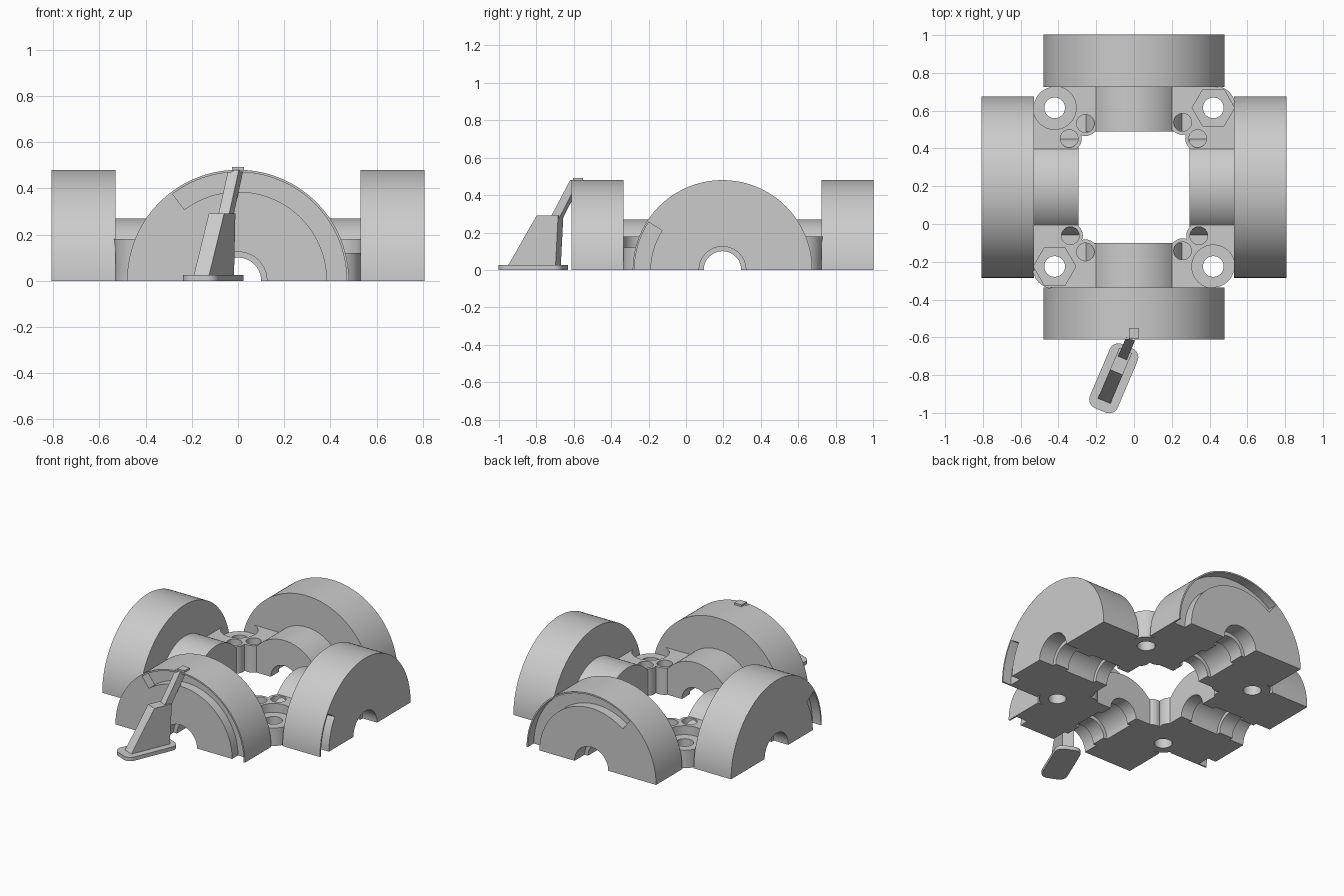
import bpy, bmesh
from math import sin, cos, pi, radians
from mathutils import Matrix

old = bpy.data.objects.get("Cube")
if old:
    bpy.data.objects.remove(old, do_unlink=True)

grey = bpy.data.materials.new("plain grey")
grey.use_nodes = True
COLOR = (0.6, 0.6, 0.6, 1)
grey.diffuse_color = COLOR
grey.node_tree.nodes["Principled BSDF"].inputs["Base Color"].default_value = COLOR

CENTRE = Matrix.Translation((0, 0.195, 0))
UPRIGHT = Matrix.Rotation(pi / 2, 4, 'X')   # profile in x-z, extruded along -y


def arc(r, a, b, n=48, c=(0, 0)):
    return [(c[0] + r * cos(radians(a + (b - a) * i / n)),
             c[1] + r * sin(radians(a + (b - a) * i / n))) for i in range(n + 1)]


def circle(r, c=(0, 0), n=48, start=0):
    return arc(r, start, start + 360, n, c)[:-1]


def loft(name, rings, m=Matrix()):
    """Skin a list of equal vertex rings and cap both ends."""
    bm = bmesh.new()
    rows = [[bm.verts.new(p) for p in ring] for ring in rings]
    bm.faces.new(rows[0][::-1])
    bm.faces.new(rows[-1])
    for low, high in zip(rows, rows[1:]):
        for i in range(len(low)):
            j = (i + 1) % len(low)
            bm.faces.new((low[i], low[j], high[j], high[i]))
    bmesh.ops.recalc_face_normals(bm, faces=bm.faces)
    bm.transform(m)
    me = bpy.data.meshes.new(name)
    bm.to_mesh(me)
    bm.free()
    me.materials.append(grey)
    ob = bpy.data.objects.new(name, me)
    bpy.context.collection.objects.link(ob)
    return ob


def prism(name, pts, lo, hi, m=Matrix(), flare=1, pivot=(0, 0)):
    top = [(pivot[0] + (x - pivot[0]) * flare, pivot[1] + (y - pivot[1]) * flare, hi)
           for x, y in pts]
    return loft(name, [[(x, y, lo) for x, y in pts], top], m)


def select(ob):
    bpy.ops.object.select_all(action='DESELECT')
    ob.select_set(True)
    bpy.context.view_layer.objects.active = ob


def combine(ob, other, operation):
    mod = ob.modifiers.new(operation, 'BOOLEAN')
    mod.operation, mod.solver, mod.object = operation, 'EXACT', other
    select(ob)
    bpy.ops.object.modifier_apply(modifier=mod.name)
    bpy.data.objects.remove(other, do_unlink=True)


def finish(ob, m=Matrix()):
    ob.data.transform(m)
    select(ob)
    bpy.ops.object.shade_smooth_by_angle(angle=radians(30))


# Four half-round housings: drum, tube and stepped shaft bore in one revolved profile
SECTION = [(0.1, 0.295), (0.27, 0.295), (0.27, 0.53), (0.48, 0.53), (0.48, 0.807),
           (0.125, 0.807), (0.125, 0.7), (0.1, 0.7), (0.1, 0.6), (0.125, 0.6),
           (0.125, 0.38), (0.1, 0.38)]
STEPS = 72
sides = [("front", 0, (-10, 127)), ("right", 90, (147, 190)),
         ("back", 180, (53, 190)), ("left", -90, (-10, 33))]
for name, turn, (a0, a1) in sides:
    rings = [[(r * cos(pi * k / STEPS), r * sin(pi * k / STEPS), d) for r, d in SECTION]
             for k in range(STEPS + 1)]
    housing = loft(name + "_housing", rings)
    # Curved channel in the outer face, leaving a thin rim
    channel = arc(0.385, a0, a1) + arc(0.47, a1, a0)
    combine(housing, prism("channel_cutter", channel, 0.745, 0.9), 'DIFFERENCE')
    finish(housing, CENTRE @ Matrix.Rotation(radians(turn), 4, 'Z') @ UPRIGHT)

# Four corner blocks: bolt head seats and hexagonal nut seats alternate
BOLT = (0.42, -0.42)
PINS = [(0.343, -0.257), (0.257, -0.337)]
for i, name in enumerate(("front_right", "back_right", "back_left", "front_left")):
    hexed = i % 2 == 1
    outline = ([(0.19, -0.297), (0.19, -0.531)] + arc(0.111, -90, 0, 16, BOLT)
               + [(0.531, -0.19), (0.297, -0.19), (0.297, -0.297)])
    block = prism(name + "_corner_block", outline, 0, 0.18)
    for p in PINS:
        combine(block, prism("pin_lobe", circle(0.066, p, 32), 0, 0.18), 'UNION')
    if hexed:
        boss = prism("nut_boss", circle(0.108, BOLT), 0, 0.18, flare=1.1, pivot=BOLT)
        combine(block, boss, 'UNION')
    for p in PINS:
        combine(block, prism("pin_cutter", circle(0.047, p, 32), 0.09, 0.3), 'DIFFERENCE')
    seat = circle(0.112, BOLT, 6, 90) if hexed else circle(0.114, BOLT)
    combine(block, prism("seat_cutter", seat, 0.12, 0.3), 'DIFFERENCE')
    combine(block, prism("bolt_cutter", circle(0.055, BOLT, 32), -0.1, 0.3), 'DIFFERENCE')
    finish(block, CENTRE @ Matrix.Rotation(i * pi / 2, 4, 'Z'))

# Separate pointer standing on a rounded foot
stand = Matrix.Translation((-0.107, -0.817, 0)) @ Matrix.Rotation(radians(-23), 4, 'Z')
side = stand @ Matrix.Rotation(pi / 2, 4, 'Z') @ UPRIGHT
foot = []
for k, (sx, sy) in enumerate(((1, 1), (-1, 1), (-1, -1), (1, -1))):
    foot += arc(0.05, 90 * k, 90 * k + 90, 8, (sx * 0.03, sy * 0.134))
finish(prism("pointer_foot", foot, 0, 0.025, stand))
prism("pointer_wedge", [(-0.13, 0.025), (0.145, 0.025), (0.16, 0.29), (0.035, 0.29)],
      -0.036, 0.036, side)
prism("pointer_arm", [(0.105, 0.27), (0.158, 0.27), (0.275, 0.48), (0.225, 0.48)],
      -0.025, 0.025, side)
tip = [(-0.027, -0.605), (0.027, -0.605), (0.027, -0.55), (-0.027, -0.55)]
prism("pointer_tip", tip, 0.477, 0.492)
